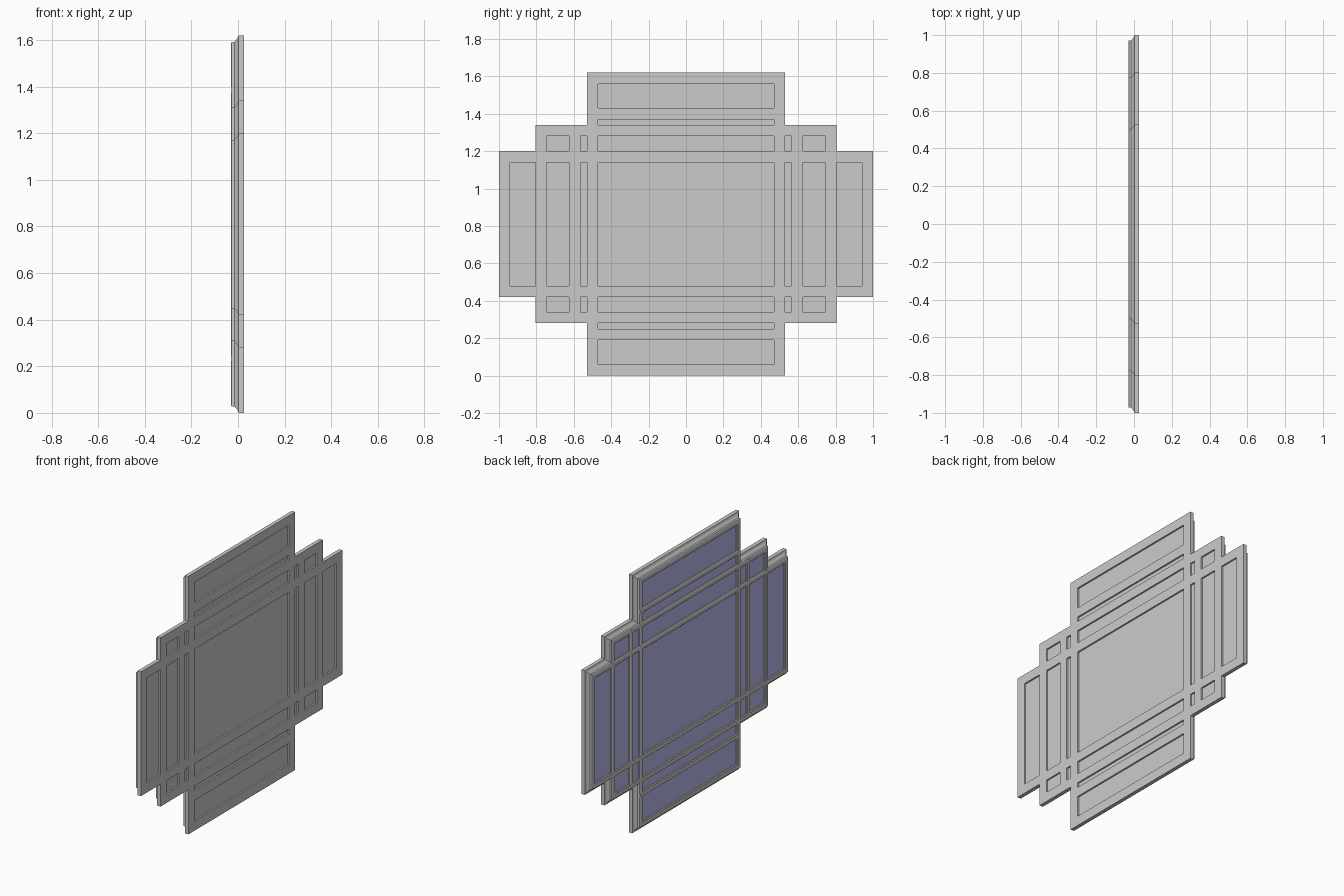
import bpy, bmesh

if "Cube" in bpy.data.objects:
    bpy.data.objects.remove(bpy.data.objects["Cube"])

CZ = 0.81                                    # centre height
FRAMES = [("tall_frame", 0.53, 0.81), ("middle_frame", 0.805, 0.53), ("wide_frame", 1.0, 0.39)]
# Moulding section: (inset from outer edge, x depth); the glass side is -x
PROFILE = [(0, 0.026), (0, 0.002), (0.012, -0.002), (0.028, -0.015),
           (0.028, -0.027), (0.034, -0.030), (0.056, -0.030), (0.06, -0.026), (0.06, 0.026)]


def finish(name, bm, mat=None):
    bmesh.ops.recalc_face_normals(bm, faces=bm.faces)
    me = bpy.data.meshes.new(name)
    bm.to_mesh(me)
    bm.free()
    ob = bpy.data.objects.new(name, me)
    bpy.context.collection.objects.link(ob)
    if mat:
        me.materials.append(mat)
    return ob


def skin(bm, rings, closed):
    n = len(PROFILE)
    pairs = list(zip(rings, rings[1:] + rings[:1])) if closed else list(zip(rings, rings[1:]))
    for a, b in pairs:
        for i in range(n):
            j = (i + 1) % n
            bm.faces.new((a[i], a[j], b[j], b[i]))
    if not closed:
        bm.faces.new(rings[0])
        bm.faces.new(rings[-1])


def frame(name, hy, hz):
    """Mitred rectangular moulding."""
    bm = bmesh.new()
    rings = [[bm.verts.new((x, sy * (hy - d), CZ + sz * (hz - d))) for d, x in PROFILE]
             for sy, sz in ((-1, -1), (1, -1), (1, 1), (-1, 1))]
    skin(bm, rings, True)
    finish(name, bm)


def bar(name, outer, half, side, vertical):
    """Straight length of the same moulding, running between frame sides."""
    bm = bmesh.new()
    rings = []
    for e in (-half, half):
        ring = []
        for d, x in PROFILE:
            p = side * (outer - d)
            ring.append(bm.verts.new((x, p, CZ + e) if vertical else (x, e, CZ + p)))
        rings.append(ring)
    skin(bm, rings, False)
    finish(name, bm)


def stepped_sheet(name, x0, x1, inset, mat=None):
    """Cross shaped sheet filling the union of the three frames."""
    (a, za), (b, zb), (c, zc) = [(hy - inset, hz - inset) for _, hy, hz in FRAMES]
    quad = [(c, 0), (c, zc), (b, zc), (b, zb), (a, zb), (a, za), (0, za)]
    half = quad + [(-y, z) for y, z in reversed(quad[:-1])]
    outline = half + [(y, -z) for y, z in reversed(half[1:-1])]
    bm = bmesh.new()
    f = bm.faces.new([bm.verts.new((x0, y, CZ + z)) for y, z in outline])
    ext = bmesh.ops.extrude_face_region(bm, geom=[f])
    verts = [v for v in ext["geom"] if isinstance(v, bmesh.types.BMVert)]
    bmesh.ops.translate(bm, verts=verts, vec=(x1 - x0, 0, 0))
    finish(name, bm, mat)


# Three overlapping frames
for args in FRAMES:
    frame(*args)

# Inner dividing bars
for side, tag in ((-1, "a"), (1, "b")):
    bar("upright_bar_" + tag, 0.625, 0.50, side, True)
    bar("cross_bar_" + tag, 0.62, 0.50, side, False)

# Glass on the -x side and plain backing behind it
blue = bpy.data.materials.new("mirror_blue")
blue.diffuse_color = (0.5, 0.5, 0.85, 1)
blue.use_nodes = True
blue.node_tree.nodes["Principled BSDF"].inputs["Base Color"].default_value = blue.diffuse_color
stepped_sheet("mirror_glass", -0.020, -0.016, 0.045, blue)
stepped_sheet("backing_board", -0.016, 0.016, 0.045)
